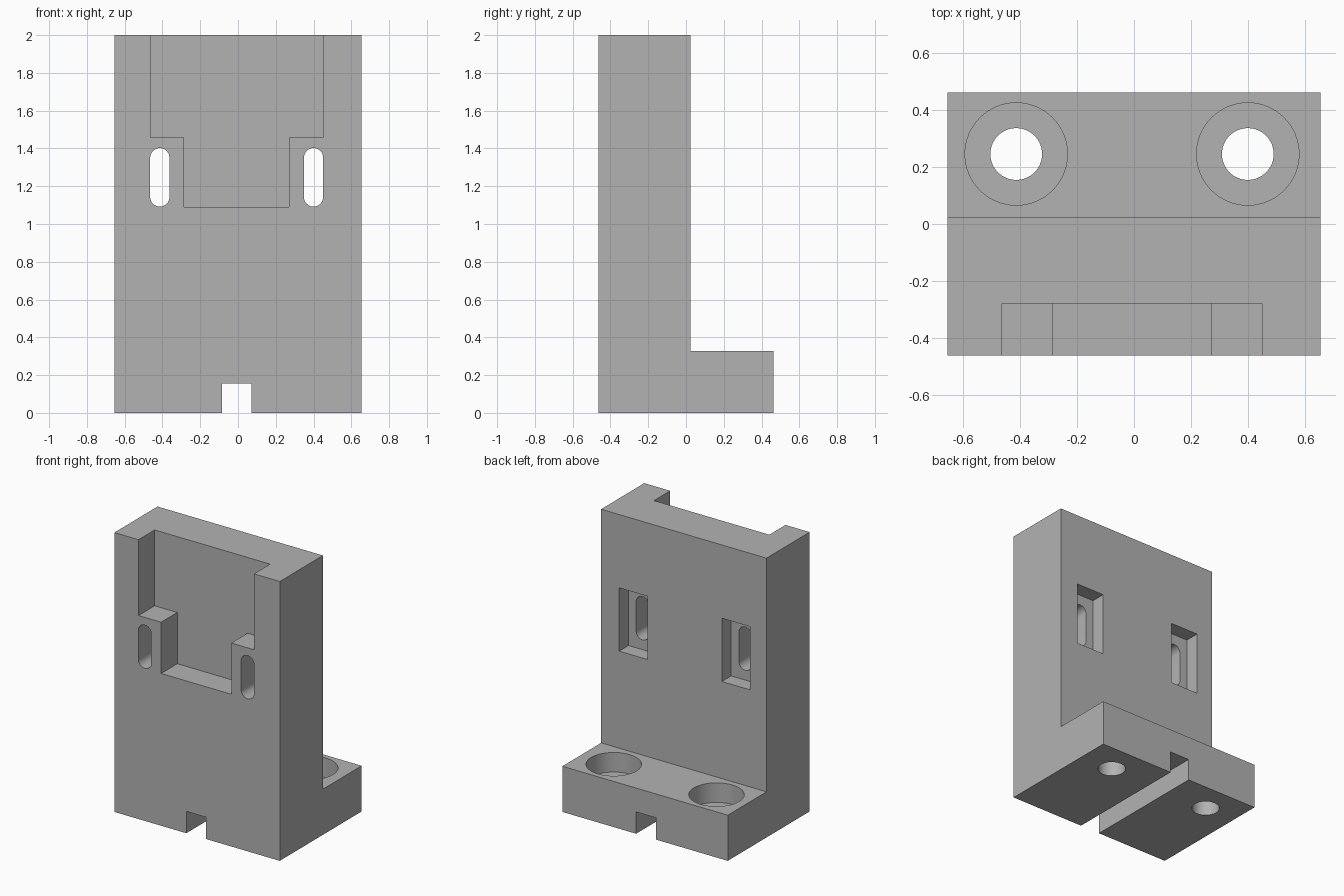
import bpy, bmesh, math
from mathutils import Vector

if "Cube" in bpy.data.objects:
    bpy.data.objects.remove(bpy.data.objects["Cube"])

W, D = 0.655, 0.463          # half width, half depth
WALL_BACK, FOOT_TOP = 0.025, 0.327
SIDES = (-0.414, 0.4)        # x centres of slots and bolt holes

grey = bpy.data.materials.new("light grey")
grey.diffuse_color = (0.45, 0.45, 0.45, 1)
grey.use_nodes = True
grey.node_tree.nodes["Principled BSDF"].inputs["Base Color"].default_value = grey.diffuse_color


def prism(name, points, offset):
    """Extrude a closed outline of 3D points along an offset."""
    bm = bmesh.new()
    face = bm.faces.new([bm.verts.new(p) for p in points])
    ext = bmesh.ops.extrude_face_region(bm, geom=[face])
    moved = [v for v in ext["geom"] if isinstance(v, bmesh.types.BMVert)]
    bmesh.ops.translate(bm, verts=moved, vec=Vector(offset))
    bmesh.ops.recalc_face_normals(bm, faces=bm.faces)
    mesh = bpy.data.meshes.new(name)
    bm.to_mesh(mesh)
    bm.free()
    mesh.materials.append(grey)
    obj = bpy.data.objects.new(name, mesh)
    bpy.context.collection.objects.link(obj)
    return obj


def front_cut(name, outline, y0, y1):
    return prism(name, [(x, y0, z) for x, z in outline], (0, y1 - y0, 0))


def rect(x0, x1, z0, z1):
    return [(x0, z0), (x1, z0), (x1, z1), (x0, z1)]


def slot(cx, r, z0, z1, n=16):
    """Upright rounded slot outline."""
    top = [(cx + r * math.cos(math.pi * i / n), z1 - r + r * math.sin(math.pi * i / n))
           for i in range(n + 1)]
    low = [(cx - r * math.cos(math.pi * i / n), z0 + r - r * math.sin(math.pi * i / n))
           for i in range(n + 1)]
    return top + low


def round_cut(name, cx, cy, r, z0, z1, n=64):
    ring = [(cx + r * math.cos(2 * math.pi * i / n), cy + r * math.sin(2 * math.pi * i / n), z0)
            for i in range(n)]
    return prism(name, ring, (0, 0, z1 - z0))


# L-shaped bracket body
profile = [(-D, 0), (D, 0), (D, FOOT_TOP), (WALL_BACK, FOOT_TOP), (WALL_BACK, 2), (-D, 2)]
bracket = prism("bracket", [(-W, y, z) for y, z in profile], (2 * W, 0, 0))

# Stepped front recess, open at the top
recess = [(-0.464, 2.1), (-0.464, 1.457), (-0.285, 1.457), (-0.285, 1.09),
          (0.271, 1.09), (0.271, 1.457), (0.45, 1.457), (0.45, 2.1)]
cutters = [front_cut("front_recess", recess, -0.6, -0.28)]

# Groove under the foot
cutters.append(front_cut("bottom_groove", rect(-0.085, 0.071, -0.1, 0.156), -0.6, 0.6))

for cx in SIDES:
    # Slot with a rectangular pocket behind it
    cutters.append(front_cut("slot", slot(cx, 0.051, 1.092, 1.402), -0.6, 0.1))
    cutters.append(front_cut("rear_pocket", rect(cx - 0.112, cx + 0.112, 1.022, 1.475),
                             WALL_BACK - 0.105, 0.1))
    # Counterbored bolt hole in the foot
    cutters.append(round_cut("bolt_hole", cx, 0.246, 0.091, -0.1, 0.5))
    cutters.append(round_cut("counterbore", cx, 0.246, 0.18, FOOT_TOP - 0.14, 0.5))

# Cut everything from the body
bpy.context.view_layer.objects.active = bracket
bracket.select_set(True)
for c in cutters:
    mod = bracket.modifiers.new(c.name, "BOOLEAN")
    mod.operation, mod.solver, mod.object = "DIFFERENCE", "EXACT", c
    bpy.ops.object.modifier_apply(modifier=mod.name)
    bpy.data.objects.remove(c)

bpy.ops.object.shade_smooth_by_angle(angle=math.radians(30))
